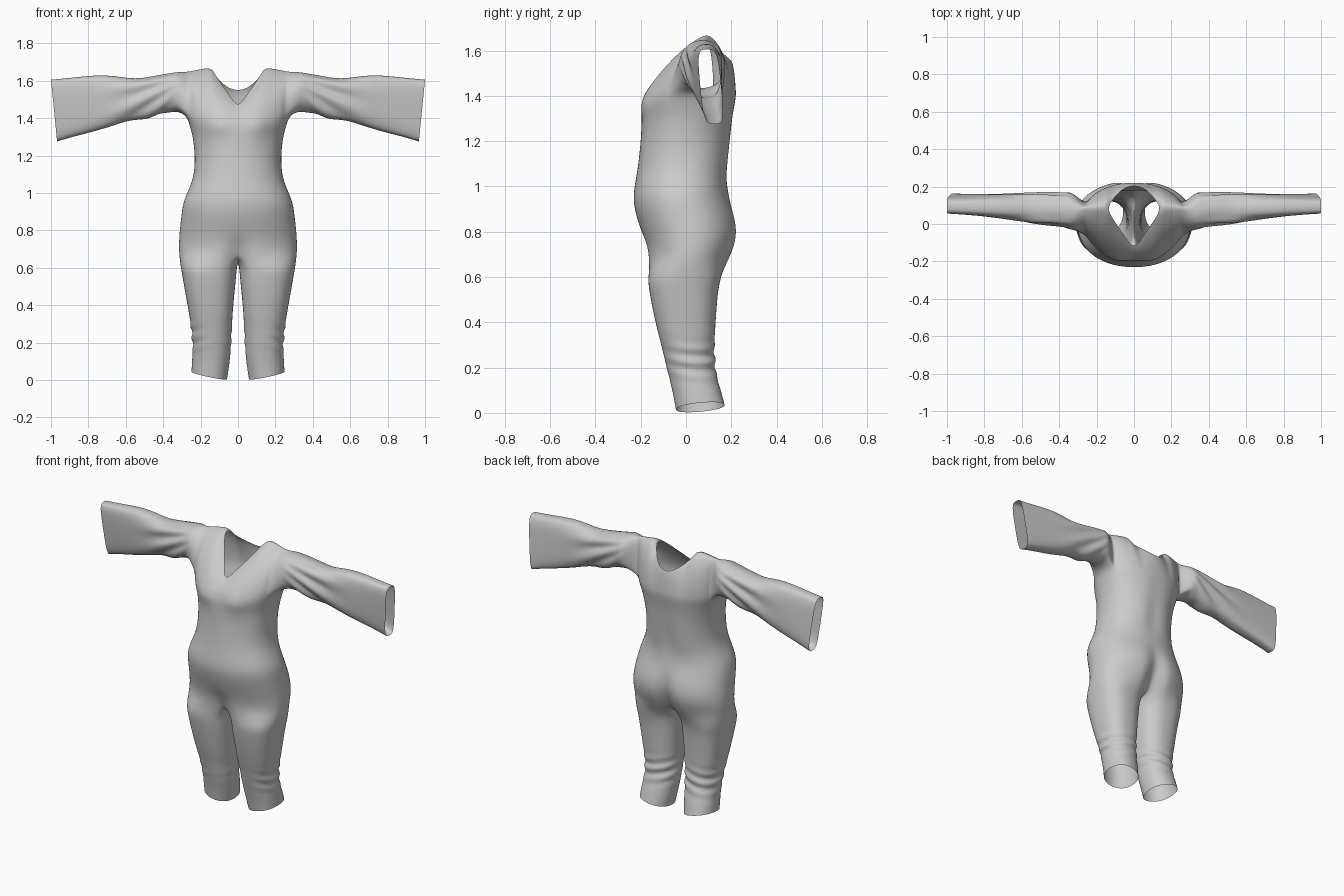
import bpy, bmesh, math
from math import sin, cos, pi, exp

if "Cube" in bpy.data.objects:
    bpy.data.objects.remove(bpy.data.objects["Cube"])

H = 24            # segments in half a torso ring (front centre to back centre)
J, NECK = 9, 4    # armhole column, neck-point column
L = 7             # rows from chest ring up to the shoulder line


def lerp(a, b, t):
    return a + (b - a) * t


def spow(v, e):
    return math.copysign(abs(v) ** e, v)


def skin(bm, a, b, closed=False):
    n = len(a)
    for i in range(n if closed else n - 1):
        k = (i + 1) % n
        quad = []
        for v in (a[i], a[k], b[k], b[i]):
            if v not in quad:
                quad.append(v)
        if len(quad) > 2 and not bm.faces.get(quad):
            bm.faces.new(quad)


bm = bmesh.new()
new = lambda x, y, z: bm.verts.new((x, y, z))

# Torso: z, front y, back y, half width, centre crease depth front / back
torso = [(.68, -.172, .20, .316, .035, .055), (.74, -.178, .225, .316, .012, .05),
         (.80, -.197, .234, .312, 0, .035), (.86, -.217, .224, .305, 0, .02),
         (.92, -.231, .202, .298, 0, .005), (.97, -.232, .187, .286, 0, 0),
         (1.03, -.222, .182, .258, 0, .005), (1.09, -.212, .19, .238, 0, .012),
         (1.16, -.204, .197, .231, 0, .012), (1.23, -.198, .203, .233, 0, .008),
         (1.30, -.196, .208, .242, 0, .005), (1.355, -.203, .217, .257, .008, .004),
         (1.40, -.19, .223, .277, .01, .002)]
rings = []
for z, f, b, w, cf, cb in torso:
    ring = []
    for i in range(H + 1):
        t = -pi / 2 + pi * i / H
        x = 0 if i in (0, H) else w * cos(t) ** .95
        yc = lerp((f + b) / 2, .05, .3 if z > 1.25 else 0)
        s = spow(sin(t), .9)
        y = yc + s * (b - yc if s > 0 else yc - f)
        dip = exp(-(x / .05) ** 2)
        y += cf * dip if s < 0 else -cb * dip
        y -= .012 * exp(-((x - .11) / .05) ** 2 - ((z - 1.36) / .06) ** 2) if s < 0 else 0
        lift = .02 * cos(t) ** 6 if z > 1.39 else 0
        ring.append(new(x, y, z + lift))
    rings.append(ring)
for a, b in zip(rings, rings[1:]):
    skin(bm, a, b)

# Crotch and leg: z, front y, back y, inner x, outer x
bottom = rings[0]
yf, yb = bottom[0].co.y, bottom[H].co.y
crotch = [new(0, lerp(yb, yf, k / 8), .68 - .055 * sin(pi * k / 8)) for k in range(1, 8)]
prev = bottom + crotch
legs = [(.60, -.170, .155, .006, .306), (.54, -.163, .142, .011, .295), (.47, -.15, .136, .018, .283),
        (.40, -.135, .131, .025, .270), (.33, -.118, .127, .030, .258),
        (.27, -.102, .125, .033, .25), (.21, -.088, .128, .036, .243),
        (.15, -.072, .137, .040, .242), (.09, -.057, .155, .047, .246), (.025, -.045, .171, .058, .249)]
for z, f, b, xi, xo in legs:
    ring = []
    for k in range(H + 8):
        t = 2 * pi * (k - H / 2) / (H + 8)
        e = .82 if z > .3 else .92
        cx, cy = spow(cos(t), e), spow(sin(t), e)
        tilt = (.022 * cx + .011 * cy) * max(0, 1 - z / .25)
        ring.append(new(lerp(xi, xo, (cx + 1) / 2), lerp(f, b, (cy + 1) / 2), z + tilt))
    skin(bm, prev, ring, True)
    prev = ring

# Yoke: columns rising from the chest ring to the neckline or shoulder seam
chest = rings[-1]
front, back = [], []
for j in range(J + 1):
    F, B = chest[j], chest[H - j]
    u = min(1, F.co.x / chest[NECK].co.x)
    sx = F.co.x * (1 + .06 * (j / J) ** 2)
    if j < NECK:
        tf = new(sx, -.135 + .205 * u, 1.457 + .205 * u)
        tb = new(sx, .205 - .125 * u ** 2.2, 1.548 + .11 * u ** 2)
    else:
        tf = tb = new(sx, .085, 1.674 - .024 * (j - NECK) / (J - NECK))
    for base, top, bulge, out in ((F, tf, .3 + .5 * (j / J) ** 2, front),
                                  (B, tb, .95 if j >= NECK else .6, back)):
        col = [base]
        for r in range(1, L):
            t = r / L
            y = lerp(t, 1 - cos(t * pi / 2), bulge)
            h = lerp(t, sin(t * pi / 2), bulge)
            col.append(new(lerp(base.co.x, top.co.x, t), lerp(base.co.y, top.co.y, y),
                           lerp(base.co.z, top.co.z, h)))
        out.append(col + [top])
for side in (front, back):
    for a, b in zip(side, side[1:]):
        skin(bm, a, b)

# Sleeve: x, bottom z, top z, centre y, half depth, corner exponent, lean, slant
sleeve = [(.325, 1.437, 1.648, .07, .103, .9, 0, .01), (.37, 1.428, 1.642, .076, .094, .88, 0, .005),
          (.43, 1.415, 1.635, .08, .087, .85, 0, 0), (.50, 1.400, 1.624, .083, .081, .8, .002, 0),
          (.57, 1.385, 1.619, .087, .076, .75, .004, -.005), (.65, 1.365, 1.627, .092, .07, .7, .006, -.01),
          (.74, 1.340, 1.632, .097, .063, .65, .008, -.015), (.83, 1.317, 1.624, .102, .056, .6, .011, -.02),
          (.92, 1.296, 1.614, .106, .05, .55, .014, -.025), (1.0, 1.274, 1.607, .109, .046, .5, .016, -.033)]
prev = front[J] + back[J][-2::-1] + [chest[i] for i in range(H - J - 1, J, -1)]
n = len(prev)
for x, zb, zt, yc, d, e, lean, slant in sleeve:
    ring = []
    for k in range(n):
        t = 2 * pi * (k - L) / n
        c, s = spow(cos(t), e), spow(sin(t), e)
        ring.append(new(x + slant * (1 - c) / 2, yc + d * s - lean * c, lerp(zb, zt, (c + 1) / 2)))
    skin(bm, prev, ring, True)
    prev = ring

# Garment: mirror the half, smooth it, then press in the cloth folds
bmesh.ops.recalc_face_normals(bm, faces=bm.faces)
base = bpy.data.meshes.new("jumpsuit")
bm.to_mesh(base)
bm.free()
suit = bpy.data.objects.new("jumpsuit", base)
bpy.context.collection.objects.link(suit)
mir = suit.modifiers.new("mirror", 'MIRROR')
mir.merge_threshold = .0005
sub = suit.modifiers.new("smooth", 'SUBSURF')
sub.levels = sub.render_levels = 3
dg = bpy.context.evaluated_depsgraph_get()
mesh = bpy.data.meshes.new_from_object(suit.evaluated_get(dg))
suit.modifiers.clear()
suit.data = mesh

normals = [v.normal.copy() for v in mesh.vertices]
for v, nrm in zip(mesh.vertices, normals):
    x, y, z = abs(v.co.x), v.co.y, v.co.z
    fold = 0
    if x > .3 and z > 1.2:      # sleeve folds fanning out from the shoulder
        a = math.atan2(1.66 - z, x - .2)
        fold = .007 * exp(-((x - .52) / .14) ** 2) * sin(a * 26 + 3 * x) * min(1, (x - .3) / .08)
    elif z < .5:                # bunched cloth behind and beside the calf
        g = exp(-((z - .23) / .07) ** 2) * max(0, min(1, (y + .04 + x * .4) / .15))
        fold = .005 * g * sin(z * 95 + x * 22 + 9 * y)
    v.co += nrm * fold

for p in mesh.polygons:
    p.use_smooth = True
